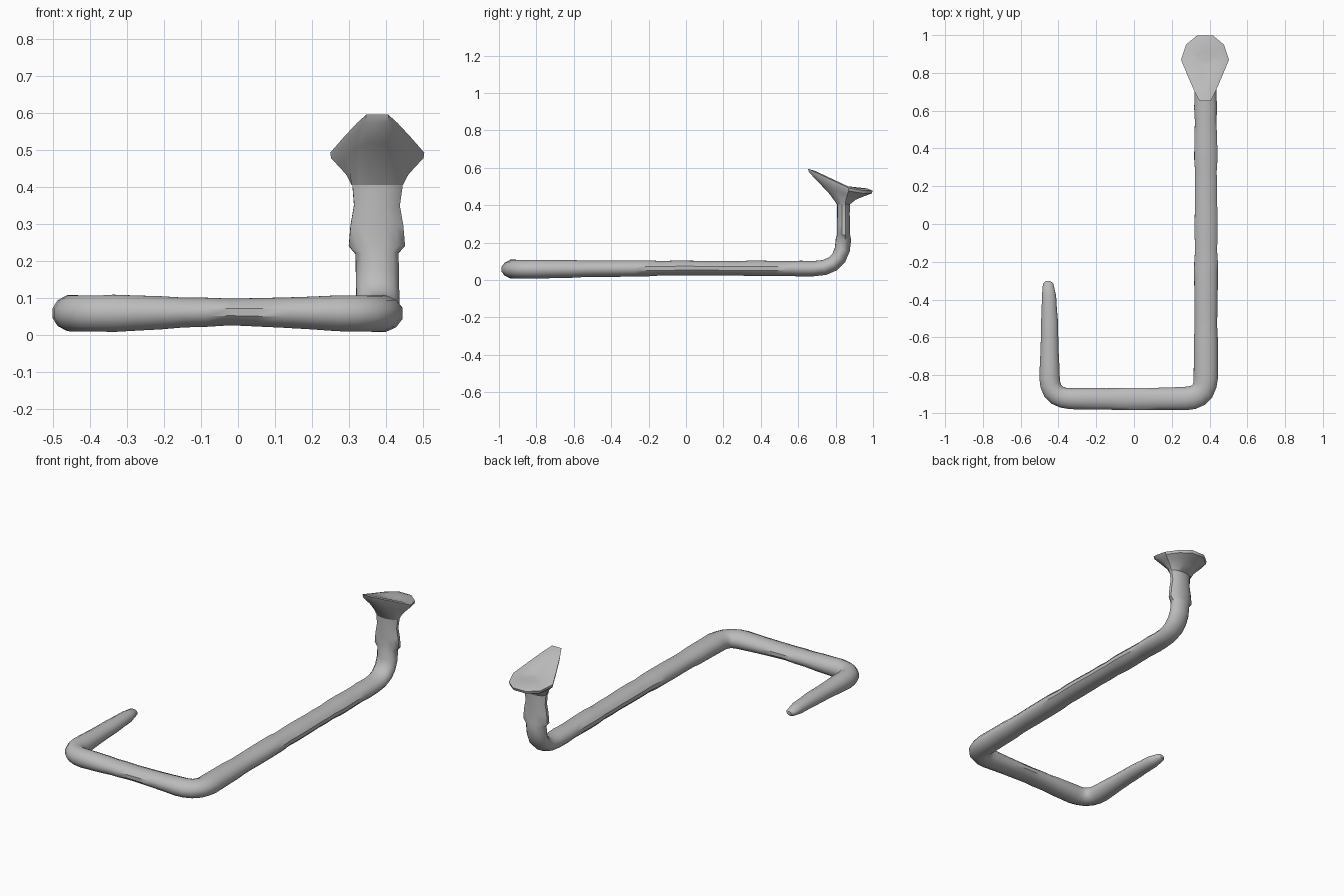
import bpy, bmesh, math, random
from mathutils import Vector

random.seed(4)
SIDES = 12
ANGLES = [math.radians(-75 + 30 * i) for i in range(SIDES)]

cube = bpy.data.objects.get("Cube")
if cube:
    bpy.data.objects.remove(cube, do_unlink=True)

grey = bpy.data.materials.new("plain grey")
grey.use_nodes = True
colour = (0.5, 0.5, 0.5, 1)
grey.diffuse_color = colour
grey.node_tree.nodes["Principled BSDF"].inputs["Base Color"].default_value = colour


def loft(name, rings):
    """Skin a list of equal rings and cap both ends."""
    bm = bmesh.new()
    loops = [[bm.verts.new(p) for p in ring] for ring in rings]
    for a, b in zip(loops, loops[1:]):
        for i in range(SIDES):
            j = (i + 1) % SIDES
            bm.faces.new((a[i], a[j], b[j], b[i]))
    bm.faces.new(loops[0][::-1])
    bm.faces.new(loops[-1])
    bmesh.ops.recalc_face_normals(bm, faces=bm.faces)
    mesh = bpy.data.meshes.new(name)
    bm.to_mesh(mesh)
    bm.free()
    mesh.materials.append(grey)
    obj = bpy.data.objects.new(name, mesh)
    bpy.context.collection.objects.link(obj)
    bpy.ops.object.select_all(action="DESELECT")
    obj.select_set(True)
    bpy.context.view_layer.objects.active = obj
    bpy.ops.object.shade_smooth_by_angle(angle=math.radians(40))
    return obj


def key(x, y, z, half_width, half_height, bend=0):
    return Vector((x, y, z)), half_width, half_height, bend


# Centre line of the bent rod: position, half width, half height, bend size
keys = [
    key(-0.455, -0.302, 0.065, 0.012, 0.01),
    key(-0.455, -0.315, 0.065, 0.028, 0.02),
    key(-0.45, -0.38, 0.064, 0.04, 0.033),
    key(-0.447, -0.52, 0.064, 0.047, 0.038),
    key(-0.447, -0.923, 0.057, 0.056, 0.05, 0.11),
    key(-0.02, -0.927, 0.062, 0.062, 0.038),
    key(0.38, -0.923, 0.057, 0.064, 0.05, 0.11),
    key(0.382, 0, 0.064, 0.062, 0.04),
    key(0.378, 0.842, 0.06, 0.06, 0.042, 0.16),
    key(0.375, 0.842, 0.24, 0.078, 0.036),
    key(0.375, 0.842, 0.35, 0.064, 0.034),
    key(0.377, 0.842, 0.42, 0.072, 0.035),
]

# Round the bends
path = []
for i, (p, w, h, bend) in enumerate(keys):
    if not bend:
        path.append((p, w, h))
        continue
    a = p + (keys[i - 1][0] - p).normalized() * bend
    b = p + (keys[i + 1][0] - p).normalized() * bend
    for s in range(6):
        t = s / 5
        path.append((a * (1 - t) ** 2 + p * 2 * t * (1 - t) + b * t * t, w, h))

# Subdivide the long runs with a slightly hand-shaped, uneven surface
dense = []
for (p, w, h), (q, w2, h2) in zip(path, path[1:]):
    steps = max(1, round((q - p).length / 0.07))
    for s in range(steps):
        t = s / steps
        wobble = random.uniform(0.95, 1.05) if steps > 1 else 1
        dense.append((p.lerp(q, t), (w + (w2 - w) * t) * wobble,
                      (h + (h2 - h) * t) * wobble))
dense.append(path[-1])

# Sweep an oval along the centre line
rings = []
side, up, old = Vector((-1, 0, 0)), Vector((0, 0, 1)), Vector((0, -1, 0))
for i, (p, w, h) in enumerate(dense):
    before, after = dense[max(i - 1, 0)][0], dense[min(i + 1, len(dense) - 1)][0]
    tangent = (after - before).normalized()
    turn = old.rotation_difference(tangent)
    side, up, old = turn @ side, turn @ up, tangent
    rings.append([p + side * math.cos(a) * w + up * math.sin(a) * h for a in ANGLES])
loft("bent_rod", rings)

# Flared head: egg-shaped, tilted plate growing out of the upright
half = [(0.03, 0.652), (0.055, 0.70), (0.09, 0.78),
        (0.127, 0.87), (0.10, 0.95), (0.042, 0.998)]
outline = half + [(-x, y) for x, y in reversed(half)]
CENTRE = Vector((0.376, 0.842, 0))


def plate_height(y):
    return 0.478 + max(0, 0.9 - y) * 0.47


neck = [CENTRE + Vector((math.cos(a) * 0.072, math.sin(a) * 0.036, 0.405)) for a in ANGLES]
rim = [Vector((CENTRE.x + x, y, plate_height(y))) for x, y in outline]
middle = Vector((CENTRE.x, 0.85, plate_height(0.85)))


def blend(a, b, t, lift):
    return [p.lerp(q, t) + Vector((0, 0, lift)) for p, q in zip(a, b)]


hub = [middle] * SIDES
loft("flared_head", [
    neck,
    blend(neck, rim, 0.25, 0.006),
    blend(neck, rim, 0.6, -0.002),
    blend(neck, rim, 0.96, -0.012),
    rim,
    blend(rim, hub, 0.2, 0.007),
    blend(rim, hub, 0.6, 0.004),
    blend(rim, hub, 0.9, 0.002),
])
